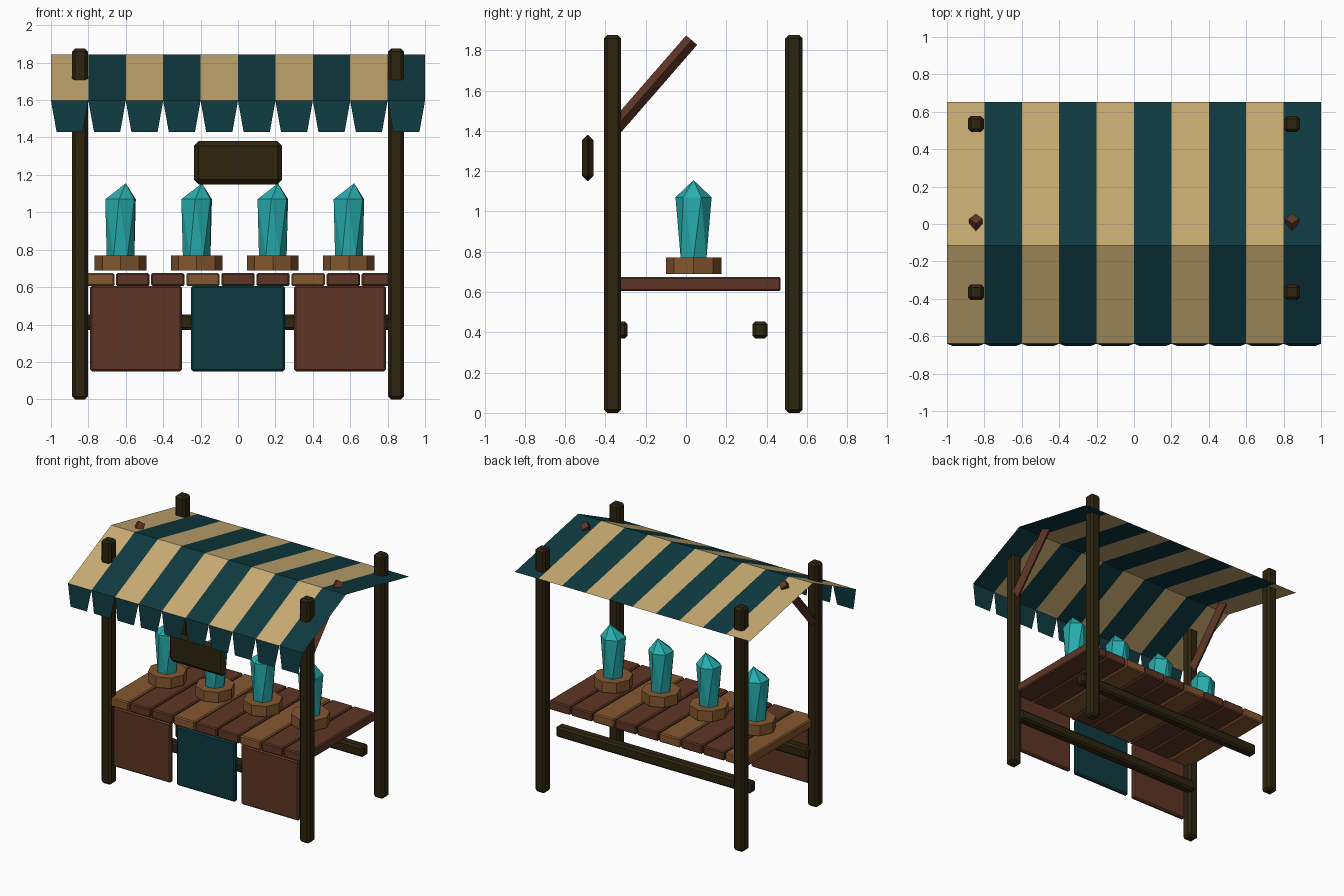
import bpy, bmesh, math
from mathutils import Vector

if "Cube" in bpy.data.objects:
    bpy.data.objects.remove(bpy.data.objects["Cube"])


def material(name, rgb):
    m = bpy.data.materials.new(name)
    m.diffuse_color = (*rgb, 1)
    m.use_nodes = True
    m.node_tree.nodes["Principled BSDF"].inputs["Base Color"].default_value = m.diffuse_color
    return m


DARK = material("dark timber", (0.027, 0.018, 0.005))
RED = material("red brown wood", (0.112, 0.036, 0.018))
TAN = material("light brown wood", (0.235, 0.095, 0.028))
BEIGE = material("beige cloth", (0.58, 0.41, 0.17))
TEAL = material("deep teal cloth", (0.0045, 0.043, 0.053))
CRYSTAL = material("turquoise crystal", (0.02, 0.42, 0.42))


def finish(name, bm, mats):
    me = bpy.data.meshes.new(name)
    bm.to_mesh(me)
    bm.free()
    for m in mats:
        me.materials.append(m)
    ob = bpy.data.objects.new(name, me)
    bpy.context.collection.objects.link(ob)
    return ob


def box(name, xr, yr, zr, mat, bevel):
    """Chamfered box given by its ranges on each axis."""
    bm = bmesh.new()
    bmesh.ops.create_cube(bm, size=1)
    for v in bm.verts:
        v.co = [r[0] + (c + 0.5) * (r[1] - r[0]) for c, r in zip(v.co, (xr, yr, zr))]
    bmesh.ops.bevel(bm, geom=bm.edges[:], offset=bevel, segments=1, affect='EDGES')
    return finish(name, bm, [mat])


# Posts and diagonal braces on both sides
for side, s in (("left", -1), ("right", 1)):
    x = 0.845 * s
    for end, y in (("front", -0.365), ("back", 0.535)):
        box(f"{side}_{end}_post", (x - 0.0425, x + 0.0425), (y - 0.0425, y + 0.0425),
            (0, 1.875), DARK, 0.016)
    a, b = Vector((x, -0.36, 1.404)), Vector((x, 0.028, 1.85))
    bm = bmesh.new()
    bmesh.ops.create_cone(bm, cap_ends=True, segments=4, radius1=0.036, radius2=0.036,
                          depth=(b - a).length)
    ang = math.atan2(b.y - a.y, b.z - a.z)
    brace = finish(f"{side}_brace", bm, [RED])
    brace.location = (a + b) / 2
    brace.rotation_euler = (-ang, 0, 0)

# Rails, front panels and hanging sign
box("front_rail", (-0.83, 0.83), (-0.365, -0.29), (0.37, 0.453), DARK, 0.014)
box("back_rail", (-0.83, 0.83), (0.33, 0.405), (0.37, 0.453), DARK, 0.014)
for name, x0, x1, m in (("left", -0.79, -0.3, RED), ("middle", -0.25, 0.25, TEAL),
                        ("right", 0.3, 0.79, RED)):
    box(f"{name}_front_panel", (x0, x1), (-0.395, -0.36), (0.15, 0.607), m, 0.01)
box("sign_board", (-0.235, 0.235), (-0.515, -0.46), (1.15, 1.38), DARK, 0.025)

# Counter planks, every third one lighter
for i in range(9):
    x = -0.75 + 0.1875 * i
    box(f"counter_plank_{i + 1}", (x - 0.089, x + 0.089), (-0.39, 0.47), (0.605, 0.675),
        TAN if i % 3 == 0 else RED, 0.008)

# Crystals on octagonal bases
for i in range(4):
    cx, cy = -0.628 + 0.407 * i, 0.0375
    bm = bmesh.new()
    bmesh.ops.create_cone(bm, cap_ends=True, segments=8, radius1=0.138, radius2=0.138, depth=0.08)
    finish(f"crystal_base_{i + 1}", bm, [TAN]).location = (cx, cy, 0.73)

    def ring(bm, r, z, turn):
        return [bm.verts.new((r * math.cos(math.tau * k / 6 + turn),
                              r * math.sin(math.tau * k / 6 + turn), z)) for k in range(6)]
    bm = bmesh.new()
    low = ring(bm, 0.074, 0.768, 0.0)
    top = ring(bm, 0.09, 1.07, -math.radians(35))
    tip = bm.verts.new((0.028, 0, 1.155))
    bm.faces.new(low[::-1])
    for k in range(6):
        n = (k + 1) % 6
        bm.faces.new((low[k], low[n], top[n]))
        bm.faces.new((low[k], top[n], top[k]))
        bm.faces.new((top[k], top[n], tip))
    finish(f"crystal_{i + 1}", bm, [CRYSTAL]).location = (cx, cy, 0)

# Striped canopy sheet
profile = [(-0.64, 1.597), (-0.115, 1.845), (0.653, 1.69)]
bm = bmesh.new()
rows = [[bm.verts.new((-1 + 0.2 * i, y, z)) for i in range(11)] for y, z in profile]
for lo, hi in zip(rows, rows[1:]):
    for i in range(10):
        bm.faces.new((lo[i], lo[i + 1], hi[i + 1], hi[i])).material_index = i % 2
finish("canopy", bm, [BEIGE, TEAL])

# Valance flaps along the front edge
bm = bmesh.new()
for i in range(10):
    x = -0.9 + 0.2 * i
    bm.faces.new([bm.verts.new(p) for p in (
        (x - 0.07, -0.652, 1.43), (x + 0.07, -0.652, 1.43),
        (x + 0.1, -0.64, 1.597), (x - 0.1, -0.64, 1.597))])
finish("canopy_valance", bm, [TEAL])
